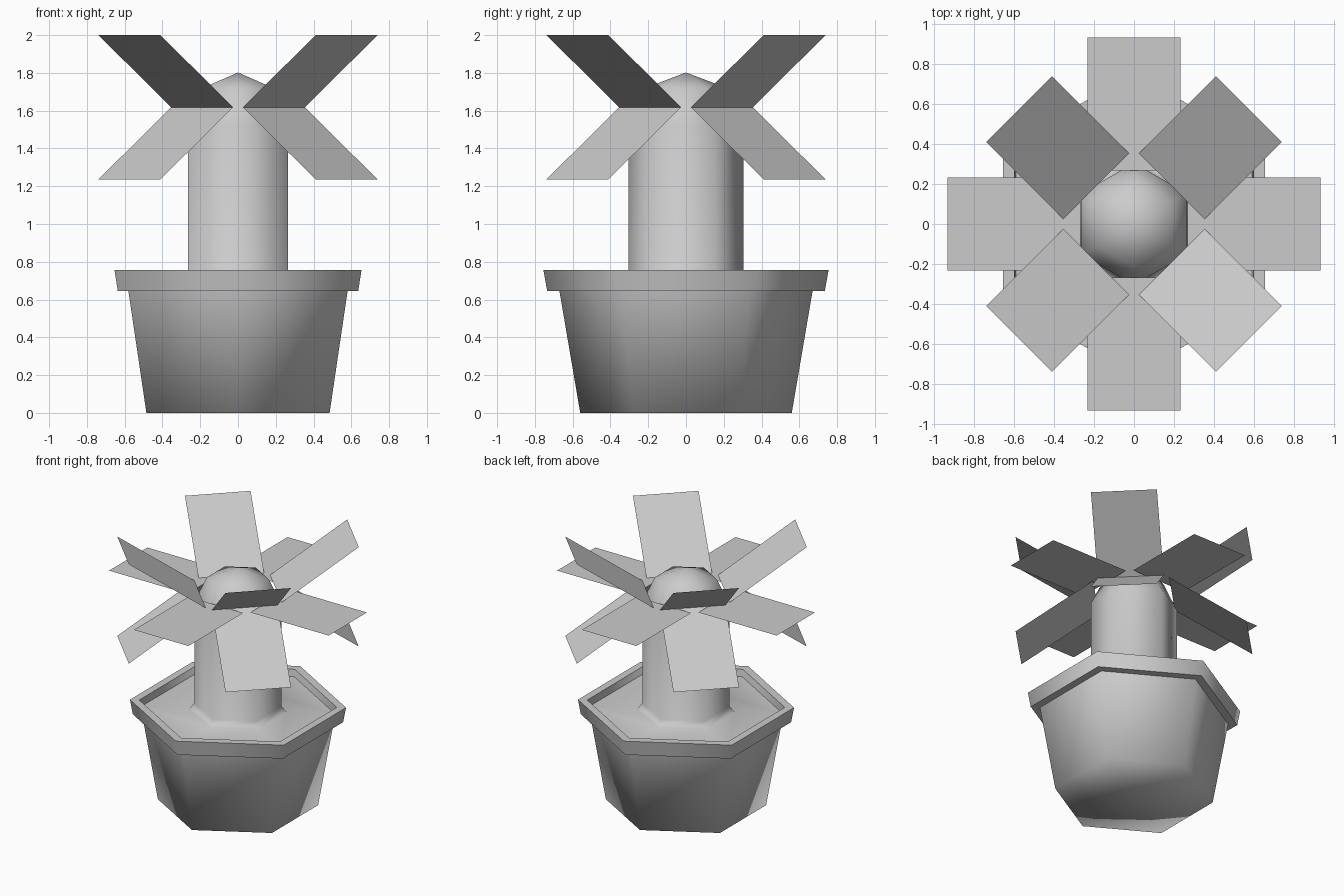
import bpy, bmesh
from math import radians, cos, sin, pi
from mathutils import Matrix

if "Cube" in bpy.data.objects:
    bpy.data.objects.remove(bpy.data.objects["Cube"])


def finish(name, bm, angle=None):
    me = bpy.data.meshes.new(name)
    bm.to_mesh(me)
    bm.free()
    ob = bpy.data.objects.new(name, me)
    bpy.context.collection.objects.link(ob)
    if angle:
        bpy.ops.object.select_all(action='DESELECT')
        ob.select_set(True)
        bpy.context.view_layer.objects.active = ob
        bpy.ops.object.shade_smooth_by_angle(angle=radians(angle))
    return ob


def hex_lathe(name, profile, angle, n=6):
    """Stack six-sided rings from (radius, z) pairs; corners point along y."""
    bm = bmesh.new()
    rings = []
    for r, z in profile:
        count = n if r > 0 else 1
        rings.append([bm.verts.new((r * cos(pi / 2 + 2 * pi * k / n),
                                    r * sin(pi / 2 + 2 * pi * k / n), z))
                      for k in range(count)])
    for a, b in zip(rings, rings[1:]):
        for k in range(n):
            j = (k + 1) % n
            if len(a) == 1:
                bm.faces.new((a[0], b[j], b[k]))
            elif len(b) == 1:
                bm.faces.new((a[k], a[j], b[0]))
            else:
                bm.faces.new((a[k], a[j], b[j], b[k]))
    return finish(name, bm, angle)


def petal(name, turn, tilt):
    """Flat rectangular blade, hinged at its inner edge and turned around z."""
    bm = bmesh.new()
    half, length, inner = 0.232, 0.665, 0.268
    bm.faces.new([bm.verts.new(p) for p in
                  ((0, -half, 0), (length, -half, 0), (length, half, 0), (0, half, 0))])
    bm.transform(Matrix.Rotation(radians(turn), 4, 'Z')
                 @ Matrix.Translation((inner, 0, 1.618))
                 @ Matrix.Rotation(radians(-tilt), 4, 'Y'))
    return finish(name, bm)


# Tapered pot with closed bottom
hex_lathe("pot_body", [(0, 0), (0.56, 0), (0.67, 0.645)], 85)

# Overhanging rim with a thin inner lip
hex_lathe("pot_rim", [(0.67, 0.645), (0.735, 0.645), (0.755, 0.757),
                      (0.69, 0.757), (0.68, 0.705)], 65)

# Soil, flared stem and domed flower centre: one continuous smooth surface
hex_lathe("soil_and_stem", [(0.68, 0.705), (0.34, 0.705), (0.305, 0.75),
                            (0.305, 1.53), (0.216, 1.72), (0, 1.802)], 85)

# Level petals on the axes, raised and drooping petals on the diagonals
for i in range(4):
    petal(f"level_petal_{i + 1}", 90 * i, 0)
    petal(f"raised_petal_{i + 1}", 45 + 90 * i, 35)
    petal(f"drooping_petal_{i + 1}", 45 + 90 * i, -35)
